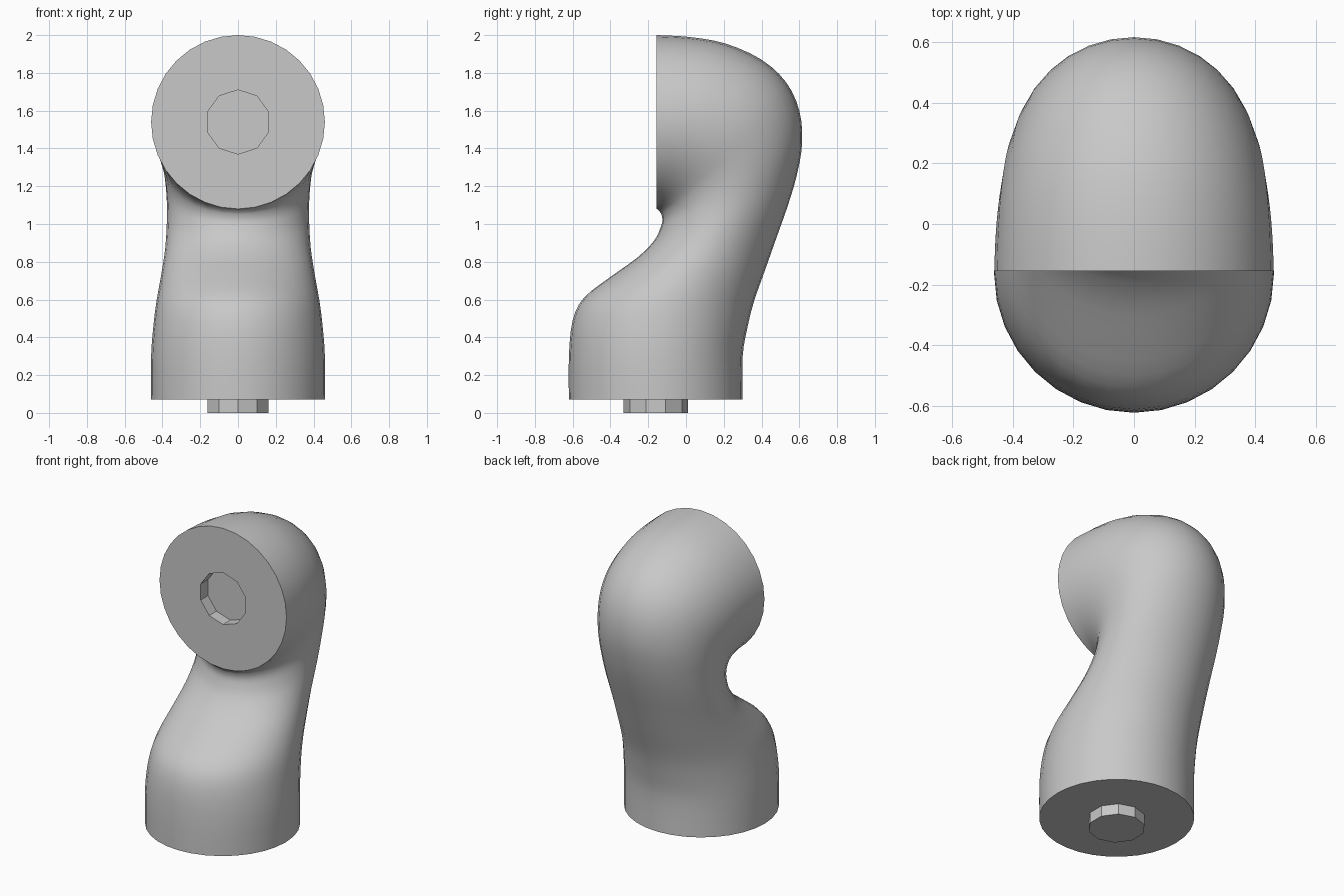
import bpy, bmesh, math
from mathutils import Vector

cube = bpy.data.objects.get("Cube")
if cube:
    bpy.data.objects.remove(cube, do_unlink=True)

SIDES, PIN_SIDES, STEPS = 32, 10, 3
R, PIN_R, PIN_DEPTH = 0.46, 0.17, 0.075

grey = bpy.data.materials.new("plain grey")
grey.use_nodes = True
colour = (0.58, 0.58, 0.58, 1)
grey.diffuse_color = colour
grey.node_tree.nodes["Principled BSDF"].inputs["Base Color"].default_value = colour

# Sections of the bent limb: inner y, inner z, outer y, outer z, half width
sections = [Vector(s) for s in (
    (-.62, .07, .30, .07, .46),
    (-.62, .30, .30, .30, .46),
    (-.60, .49, .325, .45, .447),
    (-.54, .61, .36, .59, .43),
    (-.40, .72, .42, .76, .405),
    (-.26, .82, .48, .93, .385),
    (-.17, .91, .54, 1.10, .377),
    (-.135, .98, .587, 1.26, .377),
    (-.125, 1.02, .615, 1.43, .385),
    (-.13, 1.05, .60, 1.60, .40),
    (-.137, 1.063, .53, 1.75, .42),
    (-.143, 1.07, .40, 1.87, .437),
    (-.148, 1.075, .21, 1.955, .45),
    (-.152, 1.078, .02, 1.99, .457),
    (-.155, 1.08, -.155, 2.0, .46))]


def spline(a, b, c, d, t):
    return b + 0.5 * t * (c - a + t * (2 * a - 5 * b + 4 * c - d + t * (3 * (b - c) + d - a)))


def smooth_sections(keys):
    padded = [keys[0]] + keys + [keys[-1]]
    for i in range(len(keys) - 1):
        for k in range(STEPS):
            yield spline(*padded[i:i + 4], k / STEPS)
    yield keys[-1]


def ring(bm, centre, side, across, count):
    verts = []
    for i in range(count):
        a = math.tau * i / count
        verts.append(bm.verts.new(centre + side * math.sin(a) + across * math.cos(a)))
    return verts


def bridge(bm, lower, upper):
    n = len(lower)
    for i in range(n):
        j = (i + 1) % n
        bm.faces.new((lower[i], lower[j], upper[j], upper[i]))


def loop_edges(bm, verts):
    n = len(verts)
    pairs = [(verts[i], verts[(i + 1) % n]) for i in range(n)]
    return [bm.edges.get(p) or bm.edges.new(p) for p in pairs]


def plug(bm, rim, centre, across, direction):
    """Close a rim with a flat ring and a round pin or socket."""
    side = Vector((PIN_R, 0, 0))
    near = ring(bm, centre, side, across, PIN_SIDES)
    far = ring(bm, centre + direction, side, across, PIN_SIDES)
    bridge(bm, near, far)
    bm.faces.new(far)
    bmesh.ops.triangle_fill(bm, use_beauty=True,
                            edges=loop_edges(bm, rim) + loop_edges(bm, near))


# Limb body
bm = bmesh.new()
rings = []
for s in smooth_sections(sections):
    inner, outer = Vector((0, s[0], s[1])), Vector((0, s[2], s[3]))
    rings.append(ring(bm, (inner + outer) / 2, Vector((s[4], 0, 0)), (outer - inner) / 2, SIDES))
for lower, upper in zip(rings, rings[1:]):
    bridge(bm, lower, upper)

# Pin under the base, socket in the front disc
plug(bm, rings[0], Vector((0, -.16, .07)), Vector((0, PIN_R, 0)), Vector((0, 0, -.07)))
plug(bm, rings[-1], Vector((0, -.155, 1.54)), Vector((0, 0, PIN_R)), Vector((0, PIN_DEPTH, 0)))
bmesh.ops.recalc_face_normals(bm, faces=bm.faces)

mesh = bpy.data.meshes.new("bent_limb")
bm.to_mesh(mesh)
bm.free()
mesh.materials.append(grey)
limb = bpy.data.objects.new("bent_limb", mesh)
bpy.context.collection.objects.link(limb)
bpy.ops.object.select_all(action='DESELECT')
limb.select_set(True)
bpy.context.view_layer.objects.active = limb
bpy.ops.object.shade_smooth_by_angle(angle=math.radians(35))
